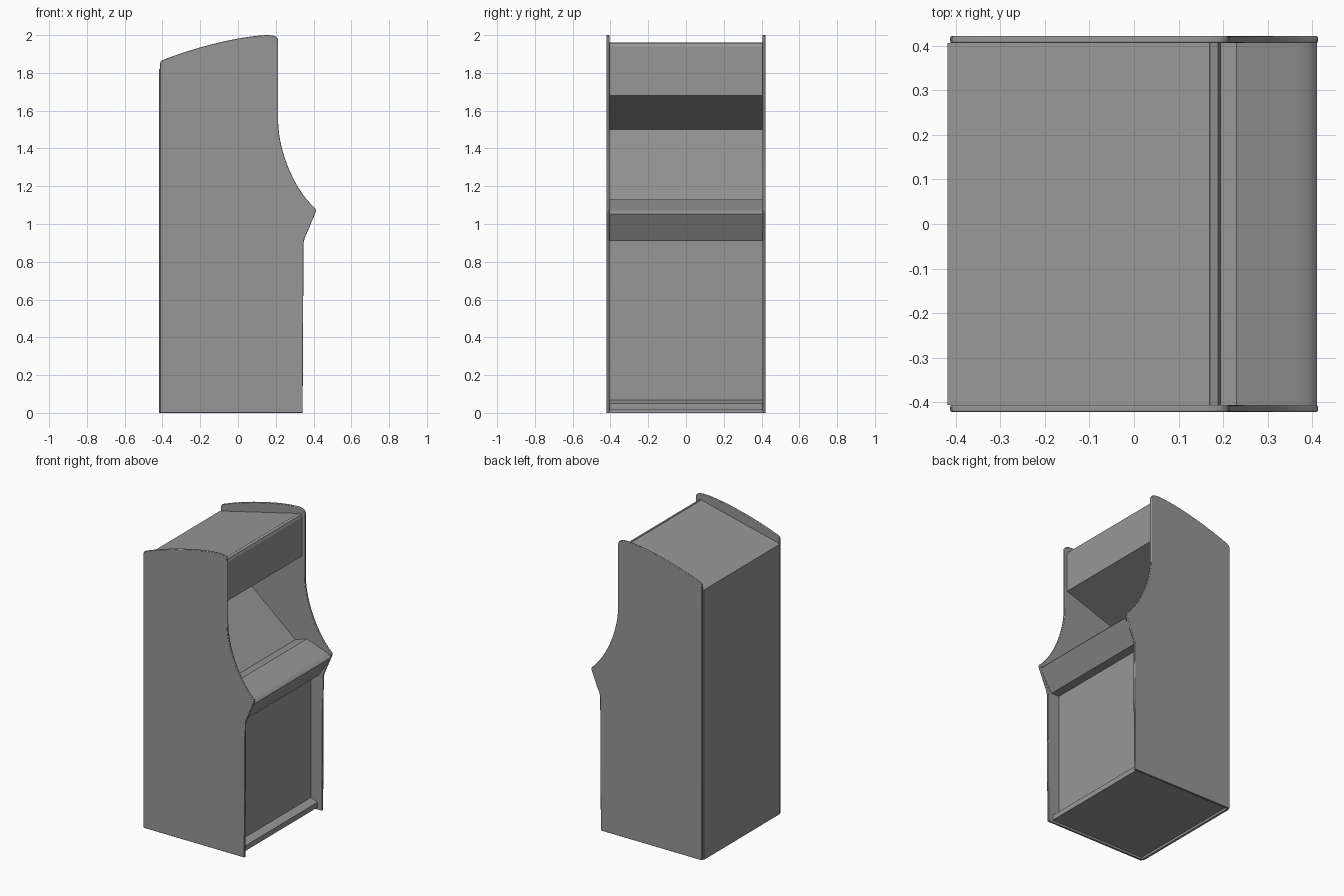
import bpy, bmesh
from mathutils import Vector
from mathutils.geometry import interpolate_bezier

if "Cube" in bpy.data.objects:
    bpy.data.objects.remove(bpy.data.objects["Cube"])

HALF = 0.406   # half width between the side panels
THICK = 0.015

# Dark grey paint shared by every part
paint = bpy.data.materials.new("dark_grey_paint")
paint.diffuse_color = (0.31, 0.31, 0.31, 1)
paint.use_nodes = True
paint.node_tree.nodes["Principled BSDF"].inputs["Base Color"].default_value = paint.diffuse_color


def finish(name, bm):
    mesh = bpy.data.meshes.new(name)
    bm.to_mesh(mesh)
    bm.free()
    mesh.materials.append(paint)
    obj = bpy.data.objects.new(name, mesh)
    bpy.context.collection.objects.link(obj)
    return obj


def bez(p, h1, h2, q, n):
    return [(v.x, v.y) for v in interpolate_bezier(Vector(p), Vector(h1), Vector(h2), Vector(q), n)]


def smooth(obj):
    bpy.ops.object.select_all(action='DESELECT')
    obj.select_set(True)
    bpy.context.view_layer.objects.active = obj
    bpy.ops.object.shade_smooth_by_angle(angle=0.6)


def board(name, path, thick=0.01):
    """Bent board spanning the cabinet, following an (x, z) path, outside on the right of travel."""
    bm = bmesh.new()
    rows = [[bm.verts.new((x, y, z)) for y in (-HALF, HALF)] for x, z in path]
    for a, b in zip(rows, rows[1:]):
        bm.faces.new((a[0], a[1], b[1], b[0]))
    obj = finish(name, bm)
    if thick:
        mod = obj.modifiers.new("thickness", 'SOLIDIFY')
        mod.thickness = thick
        mod.offset = -1
    return obj


# Side panel outline: bottom, front, control nose, curved throat, head, arched top
outline = [(-0.412, 0), (0.342, 0), (0.347, 0.90), (0.352, 0.922)]
outline += bez((0.406, 1.05), (0.415, 1.068), (0.415, 1.078), (0.404, 1.087), 5)
outline += bez((0.404, 1.087), (0.293, 1.19), (0.208, 1.40), (0.213, 1.56), 18)[1:]
outline += bez((0.213, 1.965), (0.213, 1.995), (0.19, 2.0), (0.15, 2.0), 7)
outline += bez((0.15, 2.0), (0.02, 1.995), (-0.20, 1.945), (-0.395, 1.87), 12)[1:]
outline += [(-0.408, 1.862), (-0.412, 1.85)]

# Left and right side panels
for name, y in (("side_panel_near", -0.421), ("side_panel_far", 0.421 - THICK)):
    bm = bmesh.new()
    face = bm.faces.new([bm.verts.new((x, y, z)) for x, z in outline])
    ext = bmesh.ops.extrude_face_region(bm, geom=[face])
    verts = [v for v in ext["geom"] if isinstance(v, bmesh.types.BMVert)]
    bmesh.ops.translate(bm, verts=verts, vec=(0, THICK, 0))
    bmesh.ops.recalc_face_normals(bm, faces=bm.faces)
    panel = finish(name, bm)
    smooth(panel)
    # softened trim around the rim
    bev = panel.modifiers.new("rounded_rim", 'BEVEL')
    bev.width = 0.003
    bev.segments = 2
    bev.limit_method = 'ANGLE'
    bev.angle_limit = 1.2

# Base with its kick lip
board("base_board", [(-0.405, 0.015), (0.31, 0.015), (0.31, 0.05), (0.255, 0.07)])

# Recessed front door
board("front_door", [(0.26, 0.05), (0.26, 0.92)])

# Control shelf: underside, sloping front, rounded nose, top and rear ledge
nose = bez((0.41, 1.052), (0.403, 1.066), (0.385, 1.075), (0.36, 1.084), 5)
control = board("control_panel", [(0.25, 0.91), (0.32, 0.91)] + nose + [(0.23, 1.13)], 0)
smooth(control)
board("control_ledge", [(0.23, 1.13), (0.14, 1.10)])

# Sloped screen and the speaker panel overhead
board("screen", [(0.15, 1.097), (-0.33, 1.50)])
board("speaker_panel", [(-0.33, 1.50), (0.195, 1.68)])

# Sign front with chamfered top trim
board("sign_panel", [(0.195, 1.68), (0.195, 1.94), (0.188, 1.957), (0.17, 1.962)])

# Roof and back
board("roof", [(0.172, 1.96), (-0.415, 1.82)])
board("back_panel", [(-0.418, 1.82), (-0.418, 0.0)], THICK)
